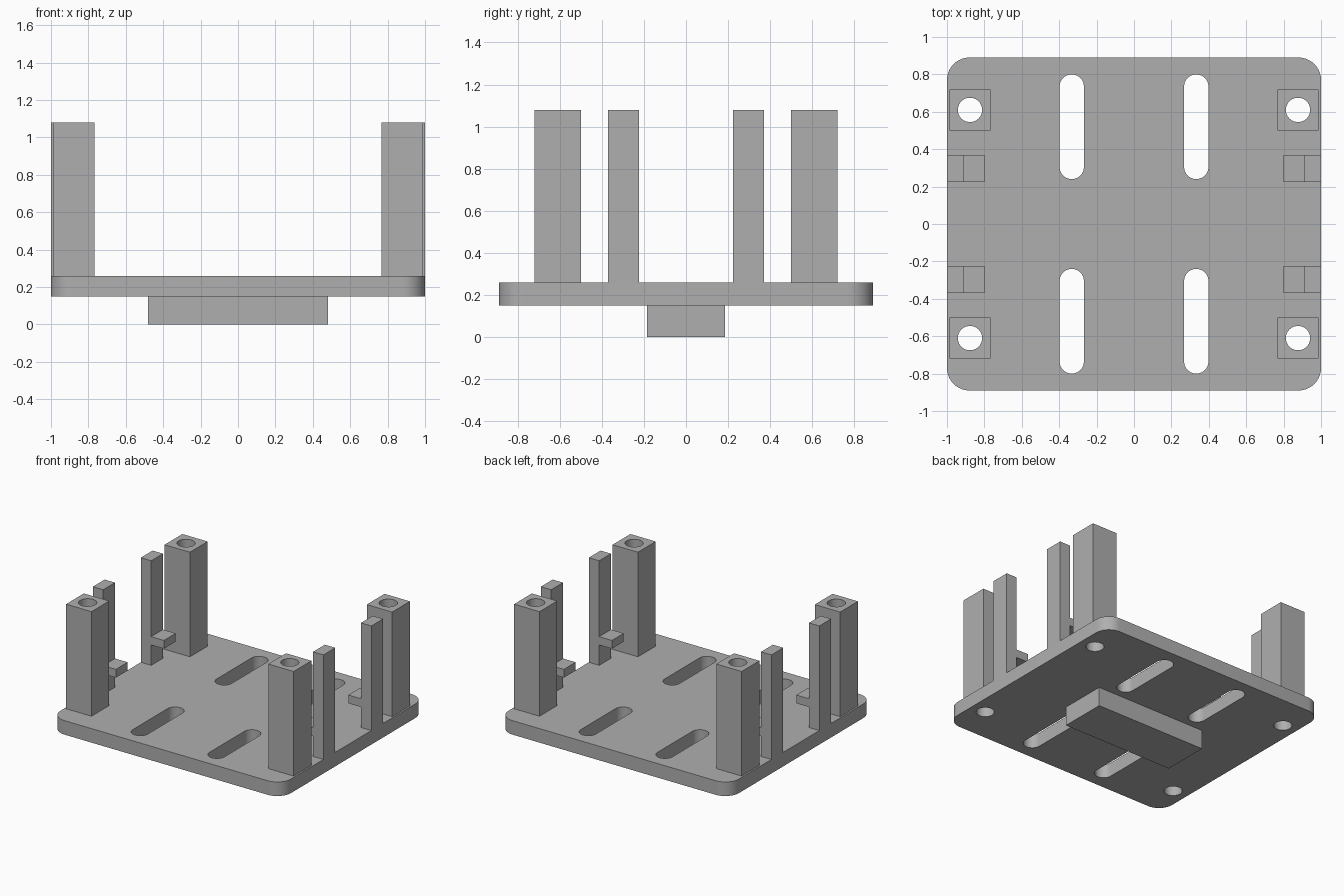
import bpy
import bmesh
from math import cos, sin, pi

cube = bpy.data.objects.get("Cube")
if cube:
    bpy.data.objects.remove(cube, do_unlink=True)

# One plain grey plastic
grey = bpy.data.materials.new("grey_plastic")
grey.use_nodes = True
colour = (0.43, 0.43, 0.43, 1)
grey.diffuse_color = colour
bsdf = next(n for n in grey.node_tree.nodes if n.type == 'BSDF_PRINCIPLED')
bsdf.inputs["Base Color"].default_value = colour

PLATE_BOTTOM, PLATE_TOP, POST_TOP = 0.15, 0.26, 1.08
HOLE = 0.065
POST_X, POST_Y = 0.877, 0.61
SIDES = [(sx, sy) for sx in (-1, 1) for sy in (-1, 1)]


def rounded(cx, cy, hx, hy, r=0.0, steps=10):
    """Outline of a rectangle with rounded corners; r = hx = hy gives a circle."""
    points = []
    for corner, (sx, sy) in enumerate([(1, 1), (-1, 1), (-1, -1), (1, -1)]):
        for i in range(steps + 1 if r else 1):
            a = (corner + i / steps) * pi / 2
            p = (cx + sx * (hx - r) + r * cos(a), cy + sy * (hy - r) + r * sin(a))
            if not points or abs(p[0] - points[-1][0]) + abs(p[1] - points[-1][1]) > 1e-5:
                points.append(p)
    first, last = points[0], points[-1]
    if abs(first[0] - last[0]) + abs(first[1] - last[1]) < 1e-5:
        points.pop()
    return points


def extrude(name, outlines, z0, z1):
    """Solid from a filled outline; further outlines become through holes."""
    curve = bpy.data.curves.new(name, 'CURVE')
    curve.dimensions = '2D'
    curve.fill_mode = 'BOTH'
    curve.extrude = (z1 - z0) / 2
    for outline in outlines:
        spline = curve.splines.new('POLY')
        spline.points.add(len(outline) - 1)
        for point, (x, y) in zip(spline.points, outline):
            point.co = (x, y, 0, 1)
        spline.use_cyclic_u = True
    helper = bpy.data.objects.new(name + "_outline", curve)
    bpy.context.collection.objects.link(helper)
    bpy.context.view_layer.update()
    graph = bpy.context.evaluated_depsgraph_get()
    mesh = bpy.data.meshes.new_from_object(helper.evaluated_get(graph))
    bpy.data.objects.remove(helper, do_unlink=True)

    bm = bmesh.new()
    bm.from_mesh(mesh)
    bmesh.ops.remove_doubles(bm, verts=bm.verts, dist=1e-4)
    bmesh.ops.recalc_face_normals(bm, faces=bm.faces)
    bmesh.ops.translate(bm, verts=bm.verts, vec=(0, 0, (z0 + z1) / 2))
    bm.to_mesh(mesh)
    bm.free()
    mesh.materials.clear()
    mesh.materials.append(grey)
    obj = bpy.data.objects.new(name, mesh)
    bpy.context.collection.objects.link(obj)
    bpy.ops.object.select_all(action='DESELECT')
    obj.select_set(True)
    bpy.context.view_layer.objects.active = obj
    bpy.ops.object.shade_smooth_by_angle()
    return obj


# Base plate with four slots and four screw holes
slots = [rounded(sx * 0.333, sy * 0.52, HOLE, 0.28, HOLE) for sx, sy in SIDES]
holes = [rounded(sx * POST_X, sy * POST_Y, HOLE, HOLE, HOLE) for sx, sy in SIDES]
extrude("base_plate", [rounded(0, 0, 1, 0.89, 0.12)] + slots + holes,
        PLATE_BOTTOM, PLATE_TOP)

# Mounting block under the plate
extrude("under_block", [rounded(0, 0, 0.48, 0.185)], 0, PLATE_BOTTOM)

for (sx, sy), hole in zip(SIDES, holes):
    place = ("back" if sy > 0 else "front") + ("_left" if sx > 0 else "_right")
    # Hollow corner post
    extrude("post_" + place, [rounded(sx * POST_X, sy * POST_Y, 0.11, 0.11), hole],
            PLATE_TOP, POST_TOP)
    # Slim side upright with a small inward ledge
    y = sy * 0.297
    extrude("upright_" + place, [rounded(sx * 0.955, y, 0.045, 0.073)], PLATE_TOP, POST_TOP)
    extrude("ledge_" + place, [rounded(sx * 0.855, y, 0.055, 0.073)], 0.42, 0.485)
